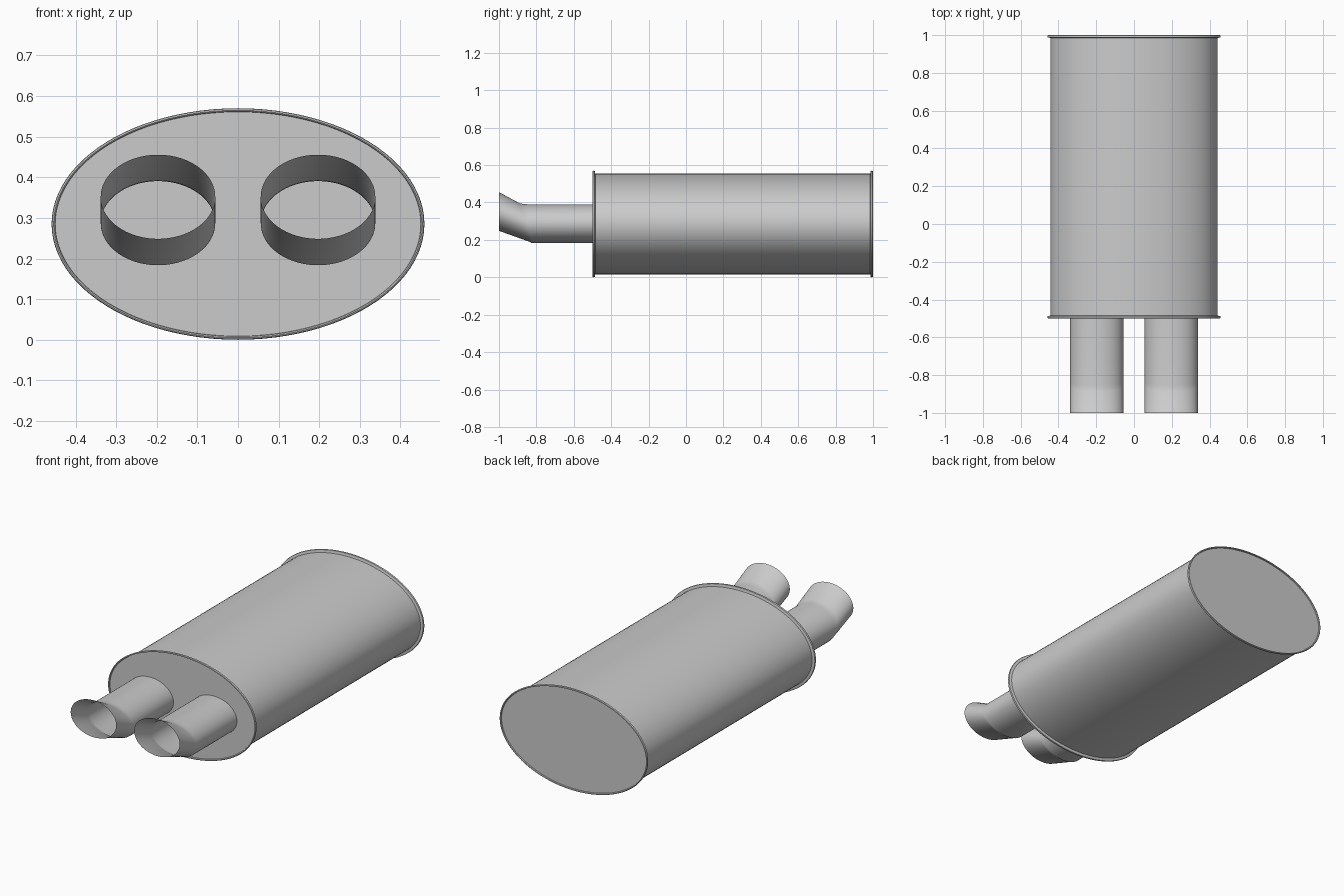
import bpy, bmesh, math

if "Cube" in bpy.data.objects:
    bpy.data.objects.remove(bpy.data.objects["Cube"])

SIDES = 96
MID_Z = 0.285


def loft(name, rings, cap_ends):
    """Loft ellipses; each ring is (cx, y, cz, rx, rz, tilt), tilt shears y with height."""
    bm = bmesh.new()
    loops = []
    for cx, y, cz, rx, rz, tilt in rings:
        loop = []
        for i in range(SIDES):
            a = 2 * math.pi * i / SIDES
            dz = rz * math.sin(a)
            loop.append(bm.verts.new((cx + rx * math.cos(a), y - tilt * dz, cz + dz)))
        loops.append(loop)
    for a, b in zip(loops, loops[1:]):
        for i in range(SIDES):
            j = (i + 1) % SIDES
            bm.faces.new((a[i], a[j], b[j], b[i]))
    if cap_ends:
        bm.faces.new(list(reversed(loops[0])))
        bm.faces.new(loops[-1])
    # rings run front to back, so flip to face outwards
    bmesh.ops.reverse_faces(bm, faces=bm.faces[:])
    if cap_ends:
        bmesh.ops.recalc_face_normals(bm, faces=bm.faces[:])
    mesh = bpy.data.meshes.new(name)
    bm.to_mesh(mesh)
    bm.free()
    if not cap_ends:
        # ensure the open tube's normals point away from its axis
        p = mesh.polygons[0]
        if p.normal.x * (p.center.x - rings[0][0]) < 0:
            mesh.flip_normals()
    obj = bpy.data.objects.new(name, mesh)
    bpy.context.collection.objects.link(obj)
    bpy.ops.object.select_all(action='DESELECT')
    obj.select_set(True)
    bpy.context.view_layer.objects.active = obj
    bpy.ops.object.shade_smooth_by_angle(angle=math.radians(35))
    return obj


# muffler body: oval shell with a rolled lip and slightly recessed cap at each end
lip = [(0.008, 0.007), (0.002, 0.008), (0.0, 0.011), (0.002, 0.0145),
       (0.006, 0.016), (0.012, 0.0145), (0.015, 0.0)]   # (depth, outward offset)
profile = [(-0.5 + d, o) for d, o in lip] + [(1.0 - d, o) for d, o in reversed(lip)]
loft("muffler_body",
     [(0, y, MID_Z, 0.443 + o, 0.269 + o, 0) for y, o in profile], True)

# tail pipes: open thin tubes, kinked upward, with a vertical cut at the tip
RX, RZ = 0.141, 0.1035
for side, label in ((-1, "left"), (1, "right")):
    cx = side * 0.197
    loft("tail_pipe_" + label, [
        (cx, -1.0, 0.352, RX, RZ, 0.0),
        (cx, -0.862, 0.2925, RX, RZ, 0.27),
        (cx, -0.85, 0.2885, RX, RZ, 0.2),
        (cx, -0.838, 0.287, RX, RZ, 0.13),
        (cx, -0.491, 0.287, RX, RZ, 0.0),
    ], False)
